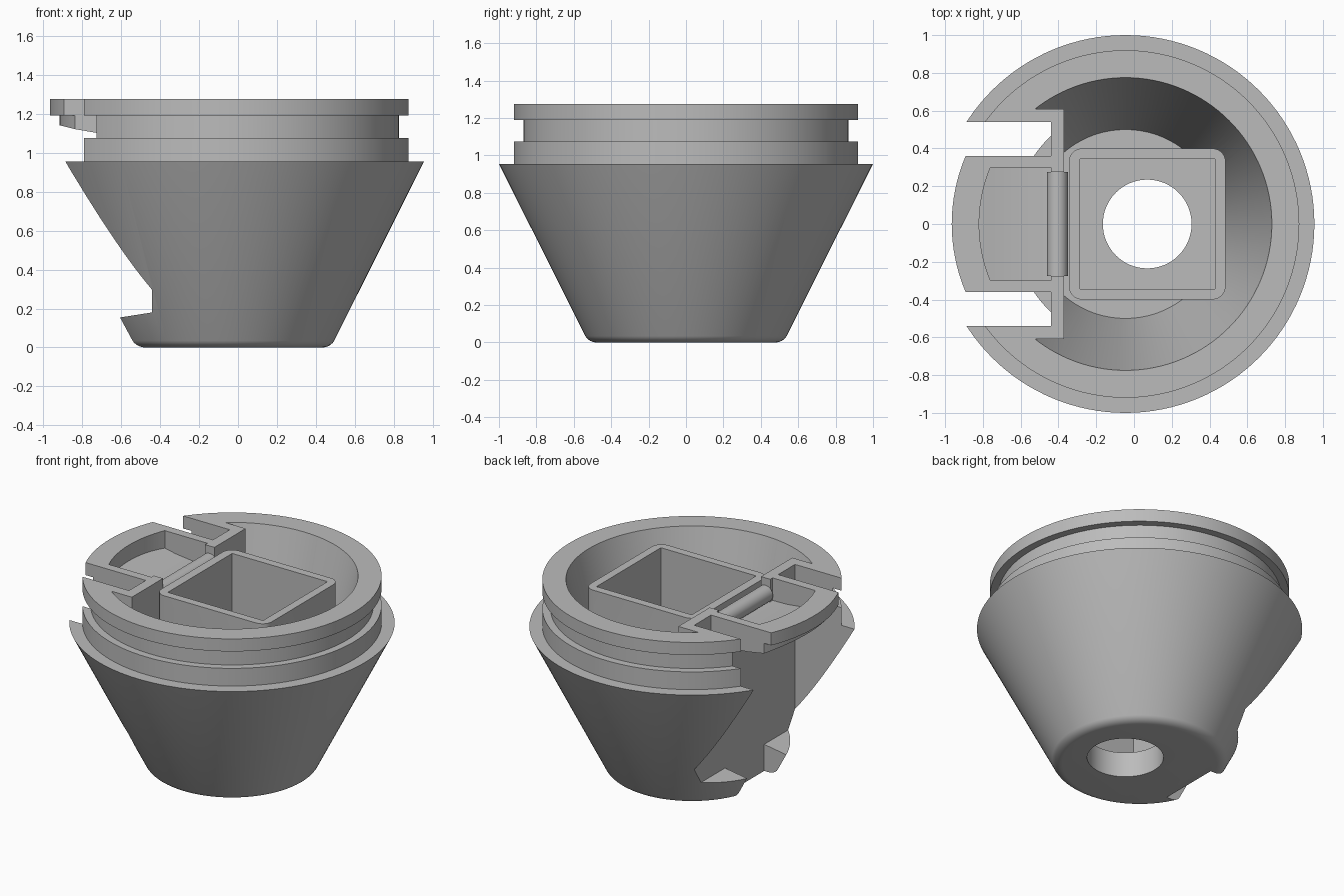
import bpy
import bmesh
import math
from mathutils import Matrix, Vector

if "Cube" in bpy.data.objects:
    bpy.data.objects.remove(bpy.data.objects["Cube"], do_unlink=True)

AXIS = -0.045   # x of the revolved body's axis
TOP = 1.275
ABOVE = 1.5     # cutters run past the rim

grey = bpy.data.materials.new("plain_grey")
grey.use_nodes = True
shade = (0.5, 0.5, 0.5, 1)
grey.diffuse_color = shade
grey.node_tree.nodes["Principled BSDF"].inputs["Base Color"].default_value = shade


def finish(name, bm):
    bmesh.ops.recalc_face_normals(bm, faces=bm.faces)
    mesh = bpy.data.meshes.new(name)
    bm.to_mesh(mesh)
    bm.free()
    mesh.materials.append(grey)
    obj = bpy.data.objects.new(name, mesh)
    bpy.context.collection.objects.link(obj)
    return obj


def lathe(name, profile, x=AXIS, steps=128):
    """Closed solid of revolution from (radius, z) points."""
    bm = bmesh.new()
    rings = []
    for r, z in profile:
        rings.append([bm.verts.new((x + r * math.cos(math.tau * i / steps),
                                    r * math.sin(math.tau * i / steps), z))
                      for i in range(steps)])
    for a, b in zip(rings, rings[1:]):
        for i in range(steps):
            j = (i + 1) % steps
            bm.faces.new((a[i], a[j], b[j], b[i]))
    bm.faces.new(rings[0])
    bm.faces.new(rings[-1])
    return finish(name, bm)


def slab(name, outline, half):
    """(x, z) outline extruded symmetrically across y."""
    bm = bmesh.new()
    face = bm.faces.new([bm.verts.new((x, -half, z)) for x, z in outline])
    out = bmesh.ops.extrude_face_region(bm, geom=[face])
    moved = [v for v in out["geom"] if isinstance(v, bmesh.types.BMVert)]
    bmesh.ops.translate(bm, verts=moved, vec=Vector((0, 2 * half, 0)))
    return finish(name, bm)


def block(name, x0, x1, half, z0, z1, rounding=0):
    obj = slab(name, [(x0, z0), (x1, z0), (x1, z1), (x0, z1)], half)
    if rounding:
        bm = bmesh.new()
        bm.from_mesh(obj.data)
        upright = [e for e in bm.edges
                   if abs(e.verts[0].co.z - e.verts[1].co.z) > 0.1]
        bmesh.ops.bevel(bm, geom=upright, offset=rounding, segments=6,
                        profile=0.5, affect='EDGES')
        bm.to_mesh(obj.data)
        bm.free()
    return obj


def combine(obj, operation, *others):
    """Apply booleans and throw the cutters away."""
    for other in others:
        mod = obj.modifiers.new("cut", 'BOOLEAN')
        mod.operation = operation
        mod.solver = 'EXACT'
        mod.object = other
        bpy.context.view_layer.update()
        graph = bpy.context.evaluated_depsgraph_get()
        mesh = bpy.data.meshes.new_from_object(obj.evaluated_get(graph))
        obj.modifiers.clear()
        obj.data = mesh
        bpy.data.objects.remove(other, do_unlink=True)


# Outer envelope: rounded foot, cone, shoulder and grooved collar
foot = [(0.475 + 0.07 * math.sin(t), 0.06 - 0.06 * math.cos(t))
        for t in [math.radians(65) * i / 6 for i in range(7)]]
outer = foot + [(1.0, 0.955), (0.92, 0.955), (0.92, 1.075), (0.87, 1.075),
                (0.87, 1.19), (0.92, 1.19), (0.92, TOP)]
body = lathe("cone_body", outer)

# Cavity that leaves the square sleeve and the slot lining standing
slope = (0.775 - 0.5) / (TOP - 0.17)
cavity = lathe("cavity", [(0.5, 0.17), (0.775 + slope * 0.1, TOP + 0.1)])
combine(cavity, 'DIFFERENCE',
        block("lining", -1.2, -0.37, 0.61, 0.05, ABOVE),
        block("sleeve", -0.345, 0.485, 0.4, 0.05, 1.23, 0.07))


# Finger scoop, shared by the tongue and the wall behind it
def scoop():
    floor = [(-0.9, 1.18), (-0.8, 1.165), (-0.68, 1.14), (-0.55, 1.125),
             (-0.34, 1.12)]
    tool = slab("scoop", floor + [(-0.34, ABOVE), (-0.9, ABOVE)], 0.3)
    combine(tool, 'INTERSECT', lathe("scoop_round", [(0.775, 1), (0.775, 1.6)]))
    return tool


combine(body, 'DIFFERENCE',
        cavity,
        block("sleeve_inside", -0.285, 0.43, 0.345, 0.17, ABOVE),
        lathe("outlet", [(0.235, -0.2), (0.235, 0.4)], x=0.07, steps=64),
        slab("slot", [(-0.44, 0.18), (-1.2, 0.06), (-1.2, ABOVE),
                      (-0.44, ABOVE)], 0.54),
        block("channel", -1.2, -0.44, 0.21, -0.2, 0.4),
        block("wall_notch", -0.46, -0.358, 0.275, 1.12, ABOVE))

# Latch tongue across the slot, trimmed to the collar's outline
under = [(-0.44, 1.085), (-0.6, 1.09), (-0.72, 1.1), (-0.835, 1.12),
         (-0.915, 1.14), (-1.1, 1.18)]
tongue = slab("latch_tongue", under + [(-1.1, ABOVE), (-0.44, ABOVE)], 0.36)
combine(tongue, 'INTERSECT', lathe("collar_outline", outer))
combine(tongue, 'DIFFERENCE', scoop())

# Rounded hinge bar on the notched wall
bm = bmesh.new()
turn = Matrix.Translation((-0.405, 0, 1.17)) @ Matrix.Rotation(math.pi / 2, 4, 'X')
bmesh.ops.create_cone(bm, cap_ends=True, segments=32, radius1=0.055,
                      radius2=0.055, depth=0.55, matrix=turn)
bar = finish("hinge_bar", bm)

# Smooth shading with crisp edges
bpy.ops.object.select_all(action='DESELECT')
for obj in (body, tongue, bar):
    obj.select_set(True)
bpy.context.view_layer.objects.active = body
bpy.ops.object.shade_smooth_by_angle(angle=math.radians(25))
